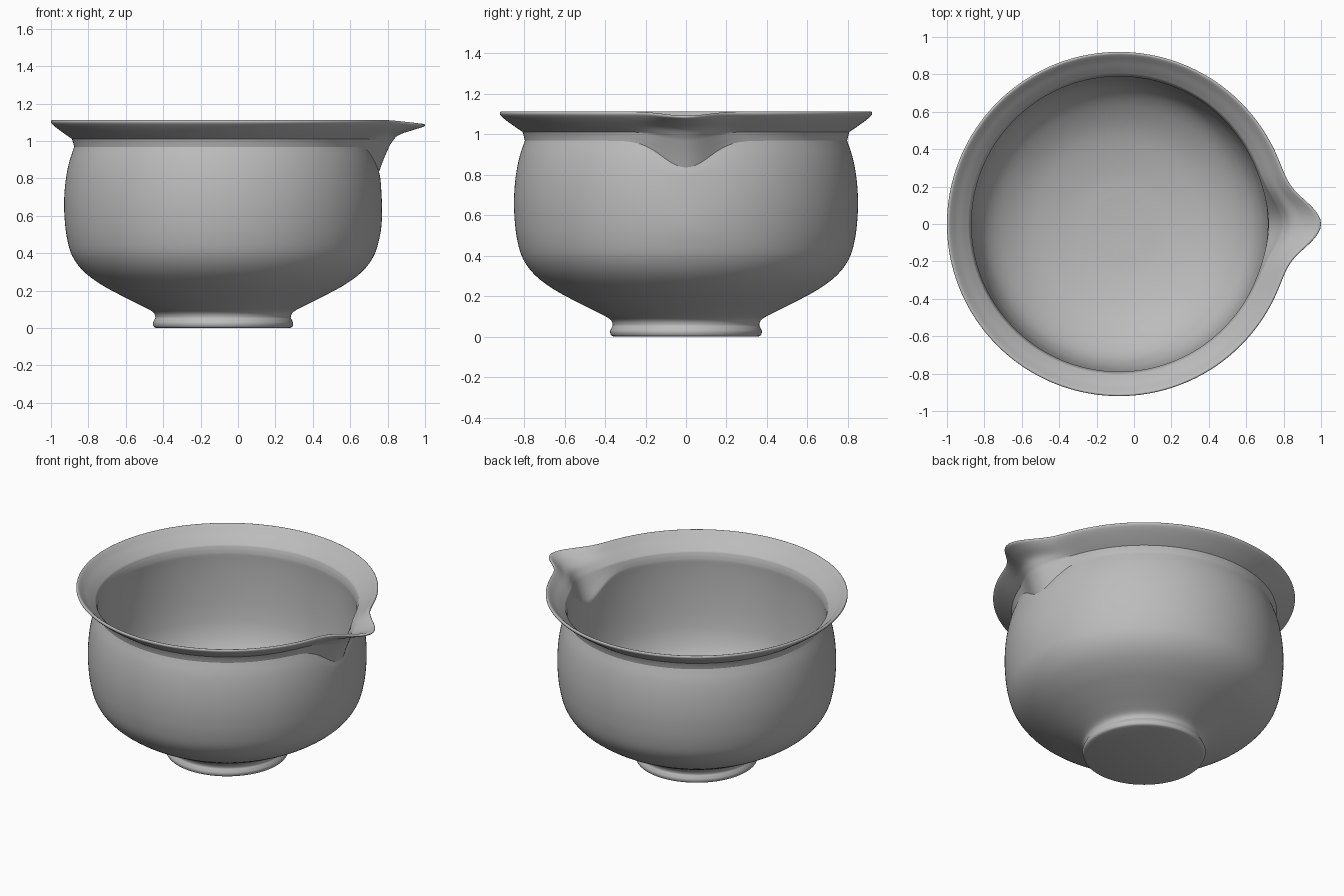
import bpy, bmesh, math
from mathutils import Vector

SEG = 256          # divisions around the bowl
CX = -0.08         # bowl axis, shifted to leave room for the spout


def spline(pts, steps=5):
    """Catmull-Rom curve through tuples of any length."""
    p = [Vector(q) for q in pts]
    p = [p[0] * 2 - p[1]] + p + [p[-1] * 2 - p[-2]]
    out = []
    for i in range(1, len(p) - 2):
        a, b, c, d = p[i - 1:i + 3]
        for s in range(steps):
            t = s / steps
            out.append(0.5 * (2 * b + (c - a) * t + (2 * a - 5 * b + 4 * c - d) * t * t
                              + (3 * b - a - 3 * c + d) * t ** 3))
    out.append(p[-2])
    return out


def plain(pts):
    return [(r, z, r, z) for r, z in pts]


# Each point: radius, height, then radius, height at the centre of the spout
foot = plain([(0.355, 0.0), (0.37, 0.007), (0.375, 0.025), (0.369, 0.042), (0.362, 0.06),
              (0.378, 0.088), (0.444, 0.124), (0.55, 0.177), (0.66, 0.238), (0.75, 0.308)])
body = foot + plain([(0.808, 0.39)]) + [
    (0.836, 0.49, 0.836, 0.48), (0.848, 0.60, 0.848, 0.56),
    (0.849, 0.70, 0.850, 0.65), (0.840, 0.80, 0.846, 0.74),
    (0.822, 0.89, 0.841, 0.80), (0.796, 0.968, 0.834, 0.836)]
neck = [(0.796, 0.968, 0.834, 0.836), (0.801, 0.99, 0.862, 0.91), (0.808, 1.012, 0.893, 0.98)]
lip = [(0.808, 1.012, 0.893, 0.98), (0.845, 1.037, 0.935, 1.03), (0.89, 1.07, 1.02, 1.06),
       (0.915, 1.092, 1.07, 1.076), (0.92, 1.104, 1.08, 1.086), (0.914, 1.112, 1.07, 1.092),
       (0.902, 1.107, 1.05, 1.088), (0.87, 1.077, 0.98, 1.062), (0.835, 1.047, 0.915, 1.035),
       (0.80, 1.014, 0.875, 0.985)]
inner_neck = [(0.80, 1.014, 0.875, 0.985), (0.793, 0.99, 0.84, 0.91), (0.789, 0.966, 0.80, 0.836)]
inside = [(0.789, 0.966, 0.80, 0.836), (0.792, 0.89, 0.796, 0.79), (0.792, 0.80, 0.794, 0.74),
          (0.788, 0.69, 0.789, 0.65), (0.778, 0.57, 0.778, 0.555)] + plain(
         [(0.757, 0.46), (0.71, 0.36), (0.62, 0.275), (0.48, 0.20), (0.28, 0.15), (0.1, 0.135)])

rows = []
for part in (body, neck, lip, inner_neck, inside):
    rows += spline(part)[1 if rows else 0:]

# Revolve the profile, blending into the spout profile around +x
bm = bmesh.new()
rings = []
for r0, z0, r1, z1 in rows:
    ring = []
    # the spout is broader at its root than at its tip
    sigma = 0.14 - 0.03 * min(max((z0 - 0.99) / 0.1, 0), 1)
    for j in range(SEG):
        a = math.pi * 2 * j / SEG
        d = min(a, 2 * math.pi - a)
        w = math.exp(-0.5 * (d / sigma) ** 2)
        r, z = r0 + (r1 - r0) * w, z0 + (z1 - z0) * w
        ring.append(bm.verts.new((CX + r * math.cos(a), r * math.sin(a), z)))
    rings.append(ring)
for lo, hi in zip(rings, rings[1:]):
    for j in range(SEG):
        k = (j + 1) % SEG
        bm.faces.new((lo[j], lo[k], hi[k], hi[j]))

# Foot underside and inner floor
for ring, z in ((rings[0], 0.0), (rings[-1], 0.133)):
    c = bm.verts.new((CX, 0, z))
    for j in range(SEG):
        bm.faces.new((ring[j], ring[(j + 1) % SEG], c))
bmesh.ops.recalc_face_normals(bm, faces=bm.faces)

mesh = bpy.data.meshes.new("spouted_bowl")
bm.to_mesh(mesh)
bm.free()
bowl = bpy.data.objects.new("spouted_bowl", mesh)
bpy.context.collection.objects.link(bowl)

# Plain grey glaze
mat = bpy.data.materials.new("grey_glaze")
mat.diffuse_color = (0.5, 0.5, 0.5, 1)
mesh.materials.append(mat)

bpy.context.view_layer.objects.active = bowl
bowl.select_set(True)
bpy.ops.object.shade_smooth_by_angle(angle=math.radians(30))
